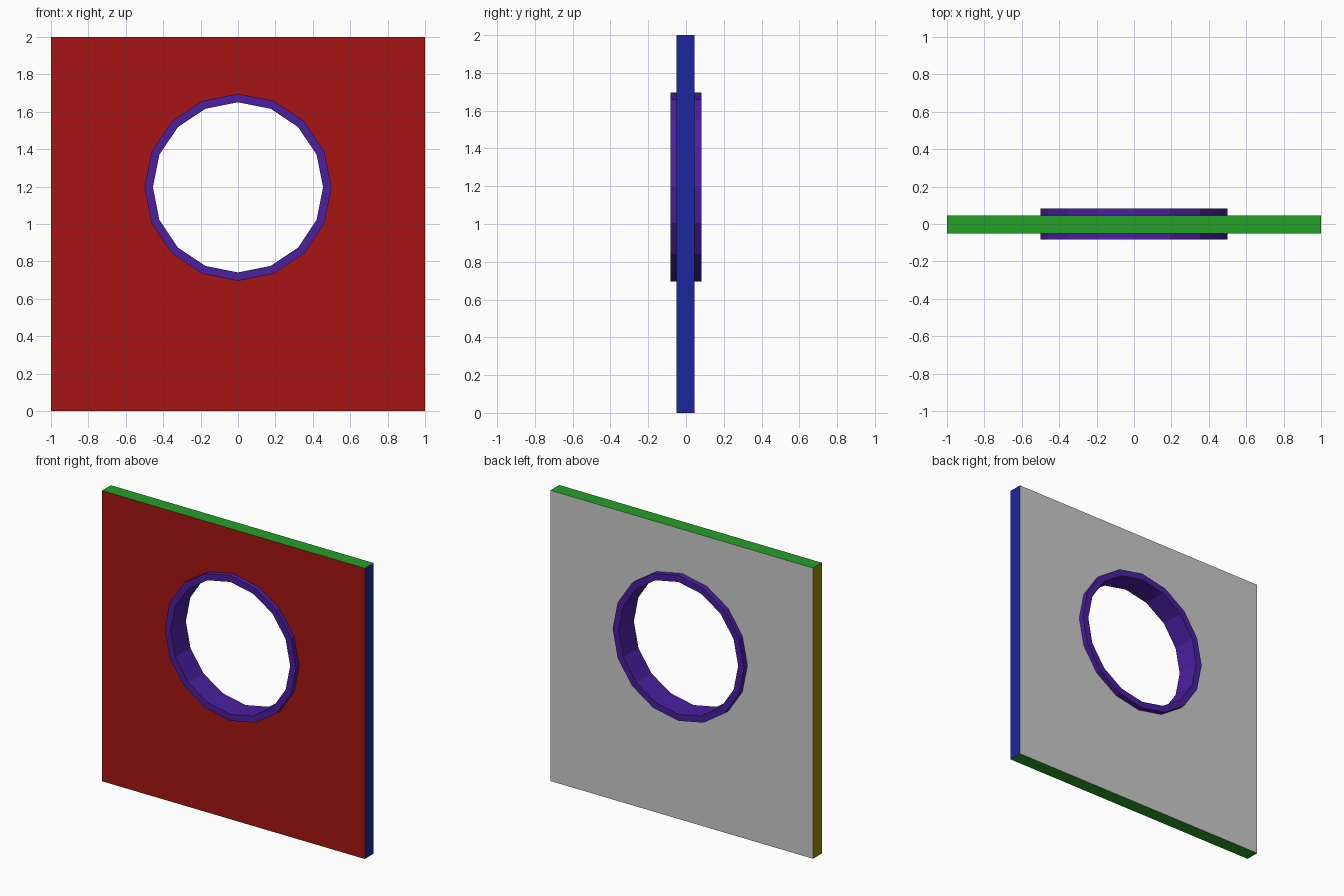
import bpy, bmesh
from math import sin, cos, pi

if "Cube" in bpy.data.objects:
    bpy.data.objects.remove(bpy.data.objects["Cube"])

SIDES, CZ = 16, 1.196


def material(name, rgb):
    m = bpy.data.materials.new(name)
    m.diffuse_color = (*rgb, 1)
    m.use_nodes = True
    m.node_tree.nodes["Principled BSDF"].inputs["Base Color"].default_value = m.diffuse_color
    return m


def add_object(name, bm):
    bmesh.ops.recalc_face_normals(bm, faces=bm.faces[:])
    me = bpy.data.meshes.new(name)
    bm.to_mesh(me)
    bm.free()
    ob = bpy.data.objects.new(name, me)
    bpy.context.collection.objects.link(ob)
    return ob


def circle(bm, r, y):
    return [bm.verts.new((r * sin(2 * pi * i / SIDES), y, CZ + r * cos(2 * pi * i / SIDES)))
            for i in range(SIDES)]


def skin(bm, loops):
    for a, b in zip(loops, loops[1:]):
        for i in range(SIDES):
            j = (i + 1) % SIDES
            bm.faces.new((a[i], a[j], b[j], b[i]))


# Wall panel with a different colour on each side
bm = bmesh.new()
bmesh.ops.create_cube(bm, size=1)
for v in bm.verts:
    v.co = (v.co.x * 2, v.co.y * 0.096 - 0.002, v.co.z * 2 + 1)
wall = add_object("wall_panel", bm)
for name, rgb in (("grey", (0.51, 0.51, 0.51)), ("red", (0.38, 0.007, 0.007)),
                  ("green", (0.019, 0.35, 0.022)), ("blue", (0.012, 0.02, 0.35)),
                  ("yellow", (0.35, 0.27, 0.0))):
    wall.data.materials.append(material(name, rgb))
for p in wall.data.polygons:
    n = p.normal
    p.material_index = (1 if n.y < -0.5 else 2 if abs(n.z) > 0.5 else
                        3 if n.x > 0.5 else 4 if n.x < -0.5 else 0)

# Round opening cut through the panel
bm = bmesh.new()
ends = [circle(bm, 0.48, y) for y in (-0.2, 0.2)]
skin(bm, ends)
for e in ends:
    bm.faces.new(e)
cutter = add_object("opening_cutter", bm)
cutter.hide_render = True
cutter.hide_viewport = True
cut = wall.modifiers.new("opening", 'BOOLEAN')
cut.operation = 'DIFFERENCE'
cut.solver = 'EXACT'
cut.object = cutter

# Ring frame lining the opening
bm = bmesh.new()
loops = [circle(bm, r, y) for r, y in ((0.5, -0.083), (0.5, 0.083), (0.455, 0.083), (0.455, -0.083))]
skin(bm, loops + loops[:1])
ring = add_object("ring_frame", bm)
ring.data.materials.append(material("purple", (0.069, 0.014, 0.35)))
